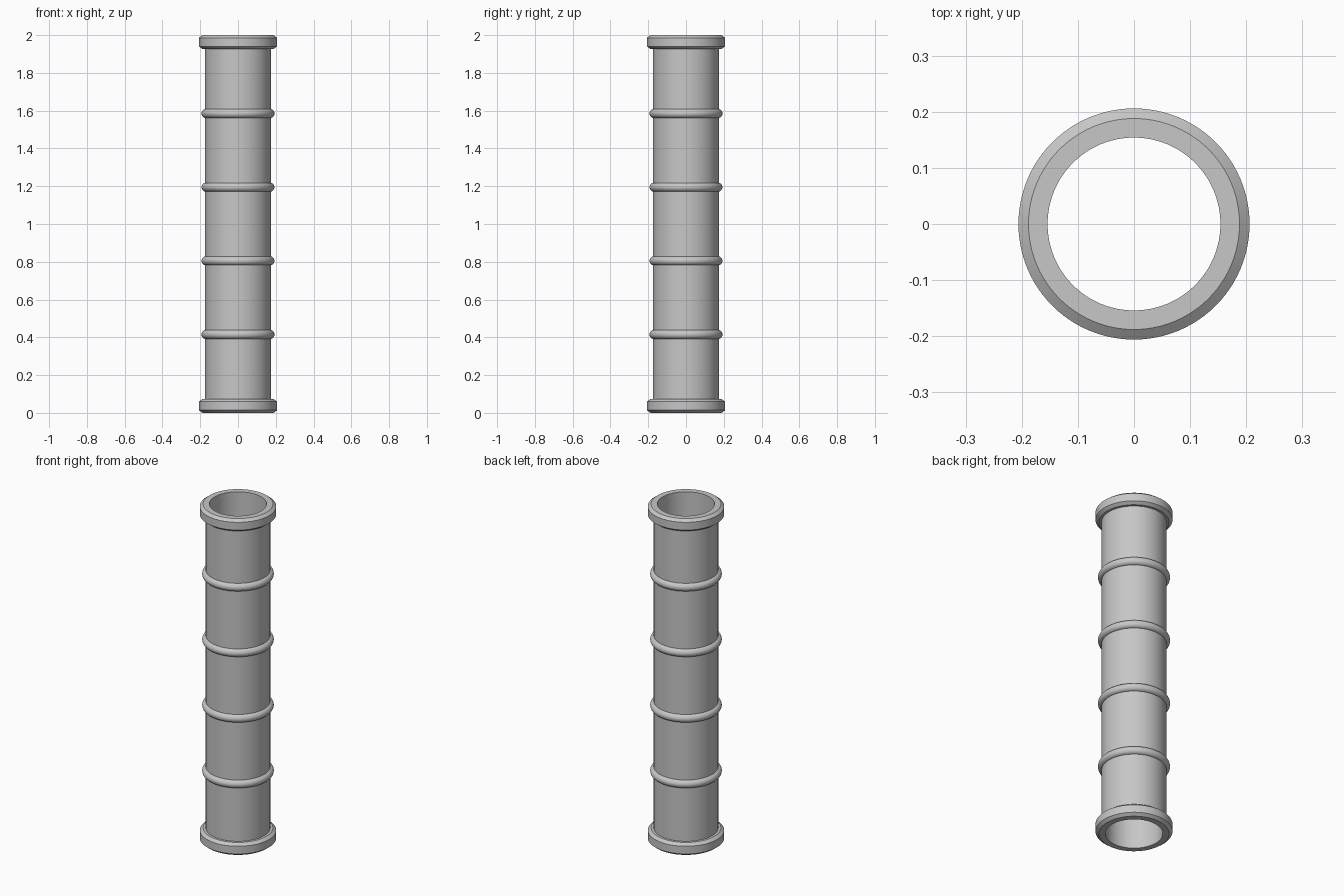
import bpy, bmesh, math

cube = bpy.data.objects.get("Cube")
if cube:
    bpy.data.objects.remove(cube, do_unlink=True)

SEGMENTS = 96
BORE, WALL, COLLAR, LIP = 0.154, 0.174, 0.206, 0.188   # radii
HEIGHT, COLLAR_H, CHAMFER = 2.0, 0.074, 0.014

grey = bpy.data.materials.new("pipe_grey")
grey.use_nodes = True
grey.diffuse_color = (0.57, 0.57, 0.57, 1)
grey.node_tree.nodes["Principled BSDF"].inputs["Base Color"].default_value = (0.57, 0.57, 0.57, 1)


def lathe(name, profile, closed=True):
    """Turn a (radius, height) profile around the z axis."""
    bm = bmesh.new()
    verts = [bm.verts.new((r, 0, z)) for r, z in profile]
    pairs = list(zip(verts, verts[1:]))
    if closed:
        pairs.append((verts[-1], verts[0]))
    edges = [bm.edges.new(p) for p in pairs]
    bmesh.ops.spin(bm, geom=verts + edges, cent=(0, 0, 0), axis=(0, 0, 1),
                   angle=math.tau, steps=SEGMENTS, use_merge=True)
    bmesh.ops.remove_doubles(bm, verts=bm.verts, dist=1e-5)
    bmesh.ops.recalc_face_normals(bm, faces=bm.faces)
    mesh = bpy.data.meshes.new(name)
    bm.to_mesh(mesh)
    bm.free()
    mesh.materials.append(grey)
    obj = bpy.data.objects.new(name, mesh)
    bpy.context.collection.objects.link(obj)
    bpy.ops.object.select_all(action='DESELECT')
    obj.select_set(True)
    bpy.context.view_layer.objects.active = obj
    bpy.ops.object.shade_smooth_by_angle(angle=math.radians(30))
    return obj


# Hollow tube between the collars
low, high = COLLAR_H, HEIGHT - COLLAR_H
lathe("tube", [(BORE, low), (WALL, low), (WALL, high), (BORE, high)])

# Chamfered collars at both ends
for name, z in (("bottom_collar", 0), ("top_collar", high)):
    top = z + COLLAR_H
    lathe(name, [(BORE, z), (LIP, z), (COLLAR, z + CHAMFER),
                 (COLLAR, top - CHAMFER), (LIP, top), (BORE, top)])

# Four half-round bands along the tube
BAND_R, BAND_STEPS = 0.024, 12
for i in range(4):
    z = 1 + (i - 1.5) * 0.39
    arc = [math.pi * (k / BAND_STEPS - 0.5) for k in range(BAND_STEPS + 1)]
    lathe(f"band_{i + 1}", [(0.169 + BAND_R * math.cos(a), z + BAND_R * math.sin(a)) for a in arc])
